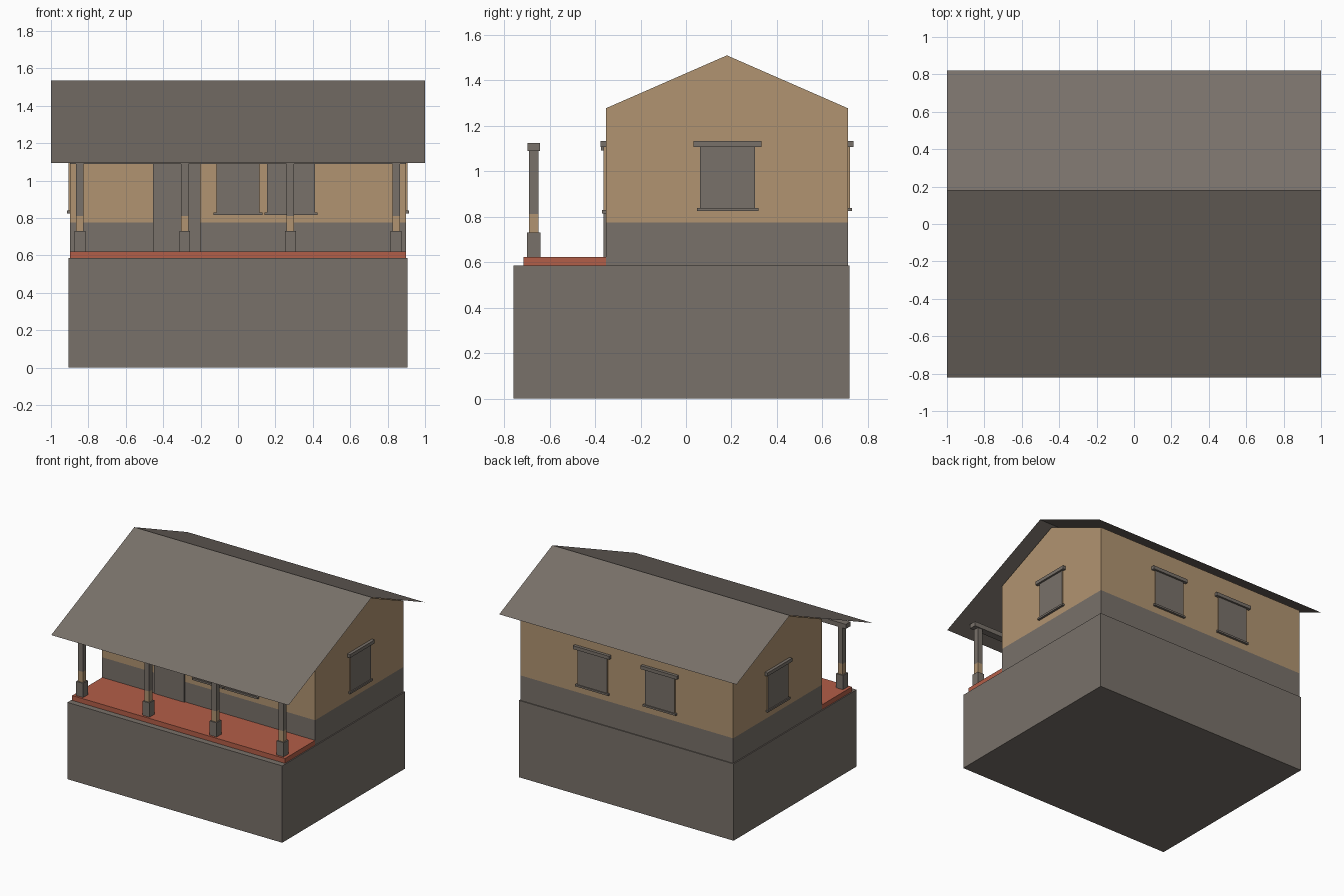
import bpy, bmesh
from mathutils import Matrix, Vector
from math import pi

cube = bpy.data.objects.get("Cube")
if cube:
    bpy.data.objects.remove(cube)


def material(name, colour):
    m = bpy.data.materials.new(name)
    m.use_nodes = True
    m.diffuse_color = (*colour, 1)
    m.node_tree.nodes["Principled BSDF"].inputs["Base Color"].default_value = (*colour, 1)
    return m


GREY = material("warm_grey", (0.19, 0.165, 0.143))
TAN = material("tan_plaster", (0.44, 0.296, 0.165))
RED = material("terracotta", (0.45, 0.112, 0.065))


def finish(name, bm, mats):
    bmesh.ops.recalc_face_normals(bm, faces=bm.faces)
    mesh = bpy.data.meshes.new(name)
    bm.to_mesh(mesh)
    bm.free()
    for m in mats:
        mesh.materials.append(m)
    ob = bpy.data.objects.new(name, mesh)
    bpy.context.collection.objects.link(ob)
    return ob


def box_mesh(x, y, z):
    bm = bmesh.new()
    bmesh.ops.create_cube(bm, size=1)
    for v in bm.verts:
        v.co = [lo + (c + 0.5) * (hi - lo) for c, (lo, hi) in zip(v.co, (x, y, z))]
    return bm


def box(name, x, y, z, mat=GREY):
    return finish(name, box_mesh(x, y, z), [mat])


def two_tone(bm, height, above):
    """Cut level at a height and use slot 1 above it (or below it)."""
    bmesh.ops.bisect_plane(bm, geom=bm.verts[:] + bm.edges[:] + bm.faces[:],
                           plane_co=(0, 0, height), plane_no=(0, 0, 1))
    for f in bm.faces:
        f.material_index = int((f.calc_center_median().z > height) == above)


# Plinth and porch floor
box("plinth", (-0.905, 0.905), (-0.76, 0.72), (0, 0.585))
box("porch_floor", (-0.897, 0.897), (-0.715, -0.353), (0.585, 0.622), RED)

# Gabled walls with a grey lower band
FRONT, BACK, SIDE = -0.353, 0.713, 0.897
bm = bmesh.new()
outline = [(FRONT, 0.585), (BACK, 0.585), (BACK, 1.277), (0.18, 1.51), (FRONT, 1.277)]
gable = bm.faces.new([bm.verts.new((-SIDE, y, z)) for y, z in outline])
ext = bmesh.ops.extrude_face_region(bm, geom=[gable], use_keep_orig=True)
for v in ext["geom"]:
    if isinstance(v, bmesh.types.BMVert):
        v.co.x = SIDE
two_tone(bm, 0.775, True)
finish("house_walls", bm, [GREY, TAN])

# Thin sheet roof
bm = bmesh.new()
rows = [[bm.verts.new((x, y, z)) for x in (-1, 1)]
        for y, z in ((-0.82, 1.095), (0.18, 1.535), (0.82, 1.253))]
for a, b in zip(rows, rows[1:]):
    bm.faces.new((a[0], a[1], b[1], b[0]))
finish("roof", bm, [GREY])

# Porch posts and the beam they carry
POST_Y = -0.67
for i, x in enumerate((-0.845, -0.285, 0.28, 0.845)):
    box(f"post_base_{i}", (x - 0.029, x + 0.029), (POST_Y - 0.029, POST_Y + 0.029), (0.622, 0.73))
    bm = box_mesh((x - 0.02, x + 0.02), (POST_Y - 0.02, POST_Y + 0.02), (0.73, 1.09))
    two_tone(bm, 0.812, False)
    finish(f"post_shaft_{i}", bm, [GREY, TAN])
box("porch_beam", (-0.897, 0.897), (POST_Y - 0.027, POST_Y + 0.027), (1.09, 1.125))


def window(name, place, angle, width, sill_z):
    """Pane, sill and lintel made facing -y, then turned onto a wall."""
    turn = Matrix.Translation(Vector(place)) @ Matrix.Rotation(angle, 4, "Z")
    h = width / 2
    pane = box_mesh((-h, h), (-0.009, 0), (sill_z + 0.014, 1.107))
    for f in pane.faces:
        f.material_index = int(abs(f.normal.x) > 0.5)
    parts = [finish(name + "_pane", pane, [GREY, TAN]),
             box(name + "_sill", (-h - 0.014, h + 0.014), (-0.017, 0), (sill_z, sill_z + 0.014)),
             box(name + "_lintel", (-h - 0.028, h + 0.028), (-0.023, 0), (1.107, 1.133))]
    for p in parts:
        p.data.transform(turn)


window("front_middle_window", (0, FRONT, 0), 0, 0.232, 0.815)
window("front_left_window", (0.283, FRONT, 0), 0, 0.255, 0.815)
window("left_window", (SIDE, 0.183, 0), pi / 2, 0.242, 0.825)
window("right_window", (-SIDE, 0.183, 0), -pi / 2, 0.242, 0.825)
window("back_left_window", (0.285, BACK, 0), pi, 0.25, 0.825)
window("back_right_window", (-0.285, BACK, 0), pi, 0.25, 0.825)

# Front door and its lintel
box("front_door", (-0.455, -0.2), (FRONT - 0.009, FRONT), (0.622, 1.092))
box("door_lintel", (-0.483, -0.172), (FRONT - 0.02, FRONT), (1.092, 1.133))
